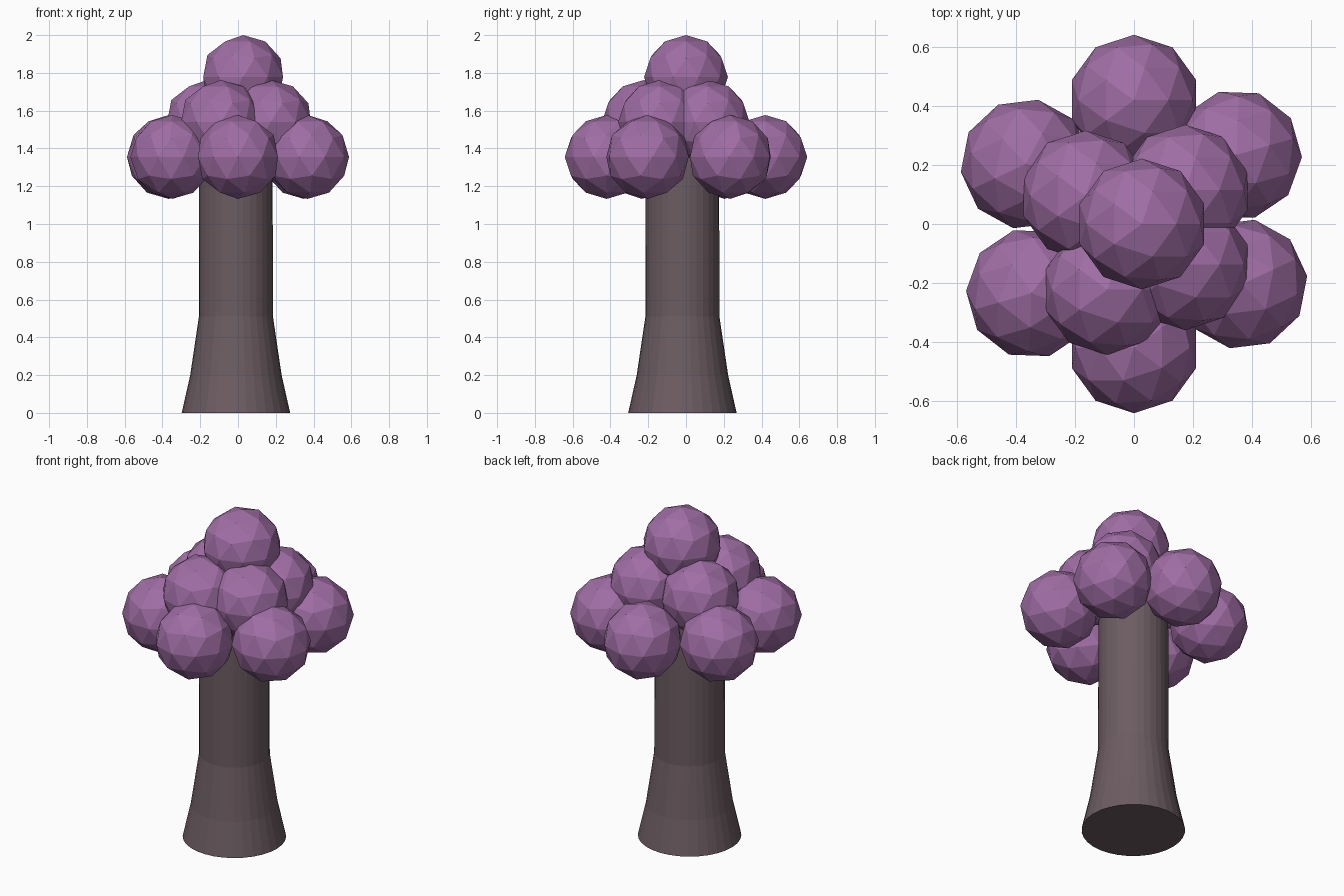
import bpy, bmesh, math
from mathutils import Matrix

if "Cube" in bpy.data.objects:
    bpy.data.objects.remove(bpy.data.objects["Cube"])


def material(name, rgb):
    m = bpy.data.materials.new(name)
    m.diffuse_color = (*rgb, 1.0)
    m.use_nodes = True
    m.node_tree.nodes["Principled BSDF"].inputs["Base Color"].default_value = m.diffuse_color
    return m


PURPLE = material("purple_foliage", (0.35, 0.155, 0.375))
BARK = material("grey_brown_bark", (0.15, 0.107, 0.12))


def add_object(name, bm, mat):
    mesh = bpy.data.meshes.new(name)
    bmesh.ops.recalc_face_normals(bm, faces=bm.faces)
    bm.to_mesh(mesh)
    bm.free()
    mesh.materials.append(mat)
    obj = bpy.data.objects.new(name, mesh)
    bpy.context.collection.objects.link(obj)
    return obj


def leaf_ball(name, x, y, z, turn=0.0):
    bm = bmesh.new()
    bmesh.ops.create_icosphere(bm, subdivisions=2, radius=0.222)
    bm.transform(Matrix.Translation((x, y, z)) @ Matrix.Rotation(turn, 4, 'Z'))
    return add_object(name, bm, PURPLE)


# Trunk: flared 32-sided stack of rings
SIDES = 32
bm = bmesh.new()
rings = []
for r, z in [(0.287, 0.0), (0.242, 0.2), (0.196, 0.51), (0.194, 1.45)]:
    rings.append([bm.verts.new((-0.011 + r * math.cos(2 * math.pi * i / SIDES),
                                -0.019 + r * math.sin(2 * math.pi * i / SIDES), z))
                  for i in range(SIDES)])
for lo, hi in zip(rings, rings[1:]):
    for i in range(SIDES):
        j = (i + 1) % SIDES
        bm.faces.new((lo[i], lo[j], hi[j], hi[i]))
bm.faces.new(rings[0][::-1])
bm.faces.new(rings[-1])
add_object("trunk", bm, BARK)

# Lower ring of foliage, each ball turned with its place on the ring
for n, deg in enumerate((34, 90, 151, 214, 270, 331)):
    a = math.radians(deg)
    leaf_ball(f"lower_foliage_{n + 1}", 0.42 * math.cos(a), 0.42 * math.sin(a),
              1.355, a - math.pi / 2)

# Middle foliage
for n, (x, y) in enumerate([(-0.164, 0.095), (0.174, 0.115), (-0.09, -0.223), (0.174, -0.138)]):
    leaf_ball(f"middle_foliage_{n + 1}", x, y, 1.54)

# Crown
leaf_ball("top_foliage", 0.027, 0.0, 1.778)
